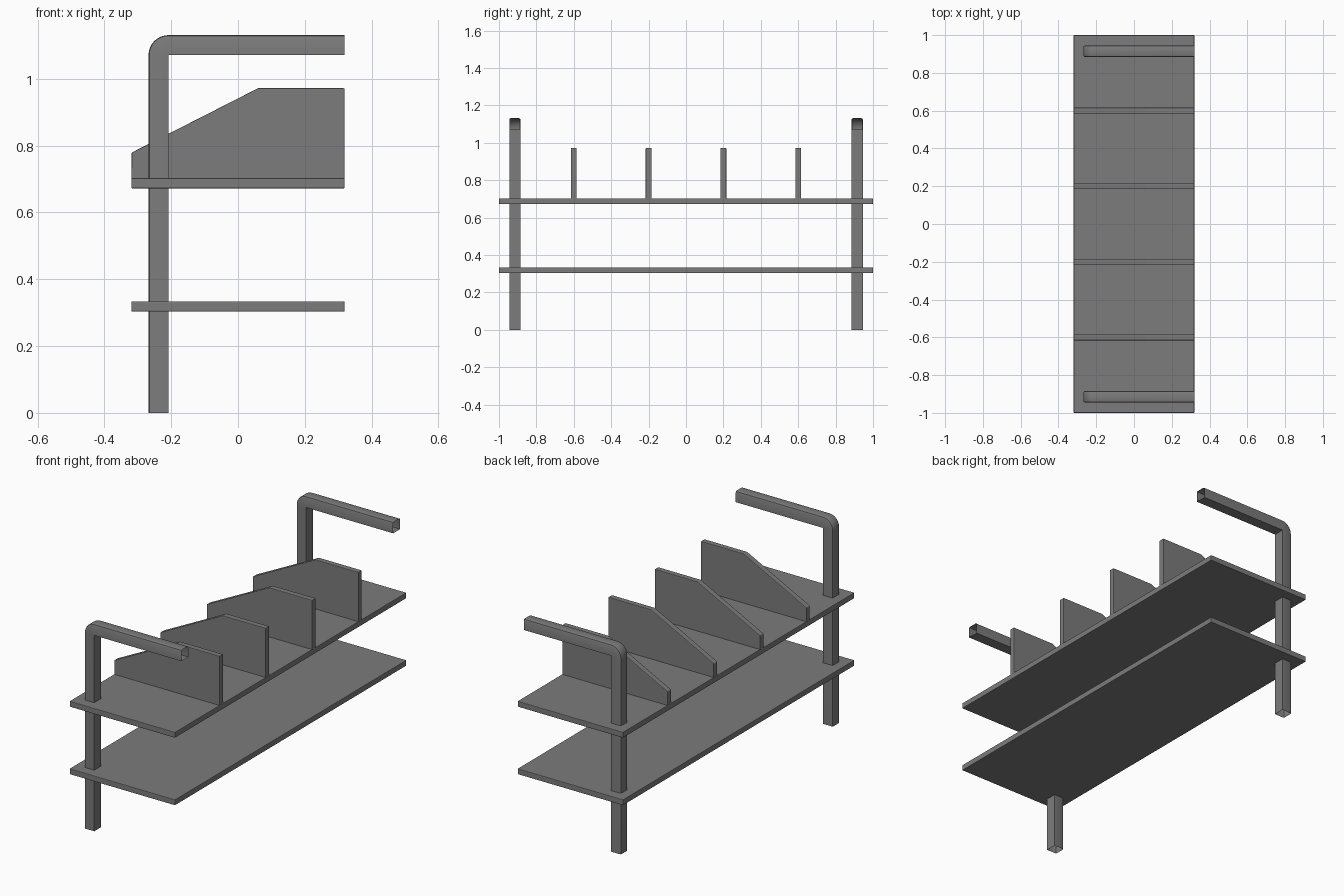
import bpy, bmesh, math

if "Cube" in bpy.data.objects:
    bpy.data.objects.remove(bpy.data.objects["Cube"])

HALF_X = 0.319

# Dark grey finish shared by all parts
dark = bpy.data.materials.new("dark_grey")
dark.diffuse_color = (0.2, 0.2, 0.2, 1)
dark.use_nodes = True
dark.node_tree.nodes["Principled BSDF"].inputs["Base Color"].default_value = dark.diffuse_color


def add_mesh(name, bm):
    me = bpy.data.meshes.new(name)
    bm.to_mesh(me)
    bm.free()
    me.materials.append(dark)
    ob = bpy.data.objects.new(name, me)
    bpy.context.collection.objects.link(ob)
    return ob


def plate(name, profile, y, thickness):
    """Extrude an XZ profile along y, with softened edges."""
    bm = bmesh.new()
    face = bm.faces.new([bm.verts.new((x, y - thickness / 2, z)) for x, z in profile])
    ext = bmesh.ops.extrude_face_region(bm, geom=[face])
    verts = [g for g in ext["geom"] if isinstance(g, bmesh.types.BMVert)]
    bmesh.ops.translate(bm, verts=verts, vec=(0, thickness, 0))
    bmesh.ops.recalc_face_normals(bm, faces=bm.faces)
    ob = add_mesh(name, bm)
    bev = ob.modifiers.new("soft_edges", "BEVEL")
    bev.width = 0.003
    bev.segments = 2
    bev.angle_limit = math.radians(60)
    return ob


def bent_post(name, y):
    """Open-ended square tube, bent around its inner corner."""
    # section: (offset along y, distance outward); outer corners rounded
    section = [(-0.03, 0), (0.03, 0), (0.03, 0.052), (0.0277, 0.0577), (0.022, 0.06),
               (-0.022, 0.06), (-0.0277, 0.0577), (-0.03, 0.052)]
    xi, zi, steps = -0.208, 1.071, 8
    path = [(xi, 0, math.pi)]
    path += [(xi, zi, math.pi - math.pi / 2 * i / steps) for i in range(steps + 1)]
    path += [(HALF_X, zi, math.pi / 2)]
    bm = bmesh.new()
    rings = [[bm.verts.new((x + u * math.cos(a), y + v, z + u * math.sin(a)))
              for v, u in section] for x, z, a in path]
    n = len(section)
    for r0, r1 in zip(rings, rings[1:]):
        for i in range(n):
            j = (i + 1) % n
            bm.faces.new((r0[i], r0[j], r1[j], r1[i]))
    bmesh.ops.remove_doubles(bm, verts=bm.verts, dist=1e-5)
    bmesh.ops.recalc_face_normals(bm, faces=bm.faces)
    ob = add_mesh(name, bm)
    bpy.ops.object.select_all(action="DESELECT")
    ob.select_set(True)
    bpy.context.view_layer.objects.active = ob
    bpy.ops.object.shade_smooth_by_angle(angle=math.radians(40))
    return ob


# Shelves
for name, z in (("lower_shelf", 0.303), ("upper_shelf", 0.672)):
    plate(name, [(-HALF_X, z), (HALF_X, z), (HALF_X, z + 0.031), (-HALF_X, z + 0.031)], 0, 2.0)

# Dividers with a sloped top
divider = [(-HALF_X, 0.70), (HALF_X, 0.70), (HALF_X, 0.972), (0.06, 0.972), (-HALF_X, 0.779)]
for i in range(4):
    plate(f"divider_{i + 1}", divider, -0.6 + 0.4 * i, 0.031)

# Bent posts with arms
for name, side in (("front_post", -1), ("back_post", 1)):
    bent_post(name, side * 0.915)
